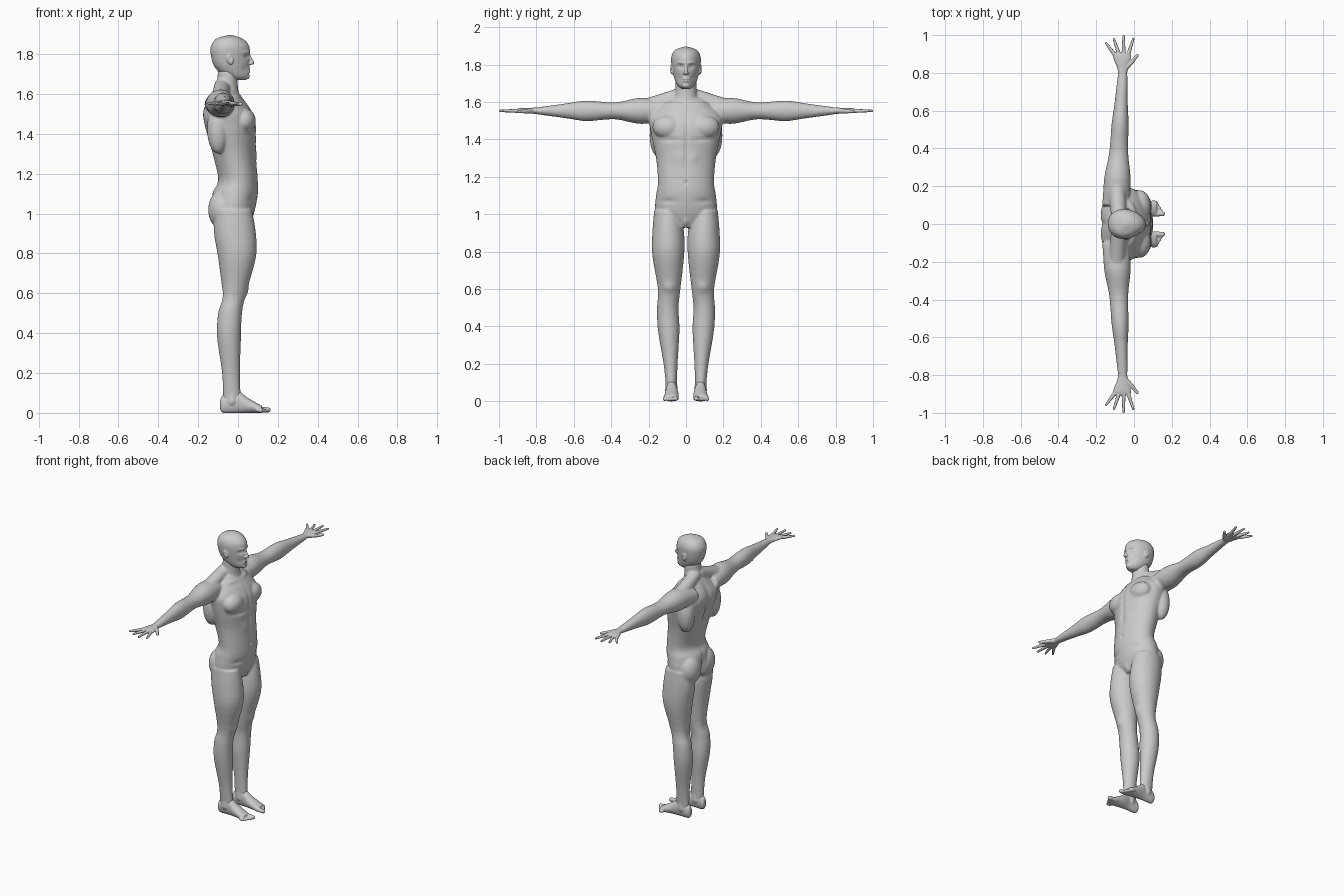
import bpy, bmesh, math
from mathutils import Vector, Matrix

default_cube = bpy.data.objects.get("Cube")
if default_cube:
    bpy.data.objects.remove(default_cube, do_unlink=True)

grey = (0.6, 0.6, 0.6, 1)
skin = bpy.data.materials.new("plain grey skin")
skin.use_nodes = True
skin.diffuse_color = grey
skin.node_tree.nodes["Principled BSDF"].inputs["Base Color"].default_value = grey


def smooth_rows(rows, steps=4):
    """Insert in-between rows along a smooth spline."""
    result = []
    last = len(rows) - 1
    for i in range(last):
        start, end = Vector(rows[i]), Vector(rows[i + 1])
        slope_start = (end - Vector(rows[max(i - 1, 0)])) / 2
        slope_end = (Vector(rows[min(i + 2, last)]) - start) / 2
        for step in range(steps):
            t = step / steps
            ease = t * t * (3 - 2 * t)
            result.append(start.lerp(end, ease)
                          + slope_start * t * (1 - t) ** 2 - slope_end * t * t * (1 - t))
    result.append(Vector(rows[last]))
    return result


def loft(bm, axis, rows, side=1, egg=0.0, sides=40):
    """Closed skin over oval sections; each row is position, low a, high a, low b, high b."""
    rings = []
    for position, low_a, high_a, low_b, high_b in smooth_rows(rows):
        ring = []
        for k in range(sides):
            angle = math.tau * k / sides
            across = math.cos(angle)
            along = math.sin(angle) * (1 - egg * across)
            a = (low_a + high_a + across * (high_a - low_a)) / 2
            b = (low_b + high_b + along * (high_b - low_b)) / 2
            x, y, z = {"x": (position, a, b), "y": (a, position, b), "z": (a, b, position)}[axis]
            ring.append(bm.verts.new((x, y * side, z)))
        rings.append(ring)
    for lower, upper in zip(rings, rings[1:]):
        for k in range(sides):
            following = (k + 1) % sides
            bm.faces.new((lower[k], lower[following], upper[following], upper[k]))
    bm.faces.new(rings[0])
    bm.faces.new(rings[-1])


def symmetric(rows):
    """Turn position, back, front, half width into full loft rows."""
    return [(z, back, front, -half, half) for z, back, front, half in rows]


def blob(bm, center, radii, side=1, tilt=0.0):
    """Ellipsoid, tilted about the y axis."""
    x, y, z = center
    matrix = (Matrix.Translation((x, y * side, z)) @ Matrix.Rotation(tilt, 4, "Y")
              @ Matrix.Diagonal((*radii, 1)))
    bmesh.ops.create_icosphere(bm, subdivisions=3, radius=1, matrix=matrix)


def capsule(bm, start, end, start_radius, end_radius, side=1):
    """Tapered round-ended bar."""
    p, q = (Vector((x, y * side, z)) for x, y, z in (start, end))
    turn = (q - p).to_track_quat("Z", "Y").to_matrix().to_4x4()
    bmesh.ops.create_cone(bm, cap_ends=True, segments=16, radius1=start_radius, radius2=end_radius,
                          depth=(q - p).length, matrix=Matrix.Translation((p + q) / 2) @ turn)
    for point, radius in ((p, start_radius), (q, end_radius)):
        blob(bm, point, (radius, radius, radius))


def finish(bm, name, voxel, smoothing, marks):
    """Fuse the overlapping pieces, soften, then press in or raise the surface marks."""
    bmesh.ops.recalc_face_normals(bm, faces=bm.faces)
    mesh = bpy.data.meshes.new(name)
    bm.to_mesh(mesh)
    bm.free()
    obj = bpy.data.objects.new(name, mesh)
    bpy.context.collection.objects.link(obj)
    bpy.ops.object.select_all(action="DESELECT")
    obj.select_set(True)
    bpy.context.view_layer.objects.active = obj
    fuse = obj.modifiers.new("fuse", "REMESH")
    fuse.mode = "VOXEL"
    fuse.voxel_size = voxel
    soften = obj.modifiers.new("soften", "SMOOTH")
    soften.iterations = smoothing
    for modifier in ("fuse", "soften"):
        bpy.ops.object.modifier_apply(modifier=modifier)
    moves = []
    for vertex in obj.data.vertices:
        x, y, z = vertex.co
        push = 0
        for center, radii, amount in marks.values():
            distance = sum(((p - c) / r) ** 2 for p, c, r in zip((x, abs(y), z), center, radii))
            push += amount * math.exp(-distance)
        moves.append(vertex.normal * push)
    for vertex, move in zip(obj.data.vertices, moves):
        vertex.co += move
    obj.data.materials.clear()
    obj.data.materials.append(skin)
    bpy.ops.object.shade_smooth()


# Body: torso and neck, then both legs and arms
torso = [(.93, -.07, .05, .08), (1, -.13, .08, .16), (1.1, -.13, .1, .16), (1.17, -.1, .1, .15),
         (1.3, -.13, .09, .16), (1.45, -.17, .09, .19), (1.53, -.17, .06, .19), (1.62, -.12, -.01, .09)]
neck = [(1.55, -.13, .02, .08), (1.63, -.11, 0, .06), (1.72, -.1, 0, .055)]
leg = [(1.02, -.12, .07, .03, .17), (.9, -.12, .09, .01, .18), (.78, -.1, .09, .01, .18),
       (.6, -.08, .04, .03, .15), (.5, -.1, .02, .04, .155), (.38, -.105, .015, .035, .15),
       (.2, -.08, .01, .045, .12), (.06, -.075, .015, .05, .105)]
arm_radii = [(.1, .07, .05), (.24, .07, .07), (.38, .05, .045), (.53, .045, .055),
             (.64, .035, .04), (.8, .025, .018)]
arm_height = 1.553
arm = []
for reach, depth, height in arm_radii:
    middle = reach / 20 - .1
    arm.append((reach, middle - depth, middle + depth, arm_height - height, arm_height + height))

bm = bmesh.new()
for rows in (torso, neck):
    loft(bm, "z", symmetric(rows))
blob(bm, center=(.035, 0, .98), radii=(.04, .03, .05))
for side in (1, -1):
    loft(bm, "z", leg, side)
    loft(bm, "y", arm, side)
    # Buttock, chest, side back muscle and the slope from neck to shoulder
    blob(bm, center=(-.08, .075, 1.02), radii=(.07, .08, .1), side=side)
    blob(bm, center=(.03, .095, 1.465), radii=(.06, .085, .065), side=side)
    blob(bm, center=(-.1, .14, 1.42), radii=(.055, .055, .12), side=side)
    capsule(bm, start=(-.08, .02, 1.64), end=(-.09, .19, 1.58), start_radius=.04, end_radius=.045, side=side)
body_marks = {
    "spine groove": ((-.16, 0, 1.38), (.06, .02, .17), -.014),
    "buttock cleft": ((-.14, 0, 1), (.07, .015, .07), -.03),
    "front midline": ((.09, 0, 1.38), (.05, .012, .14), -.007),
    "navel": ((.1, 0, 1.17), (.03, .01, .01), -.008),
    "chest crease": ((.09, .09, 1.4), (.05, .06, .012), -.006),
    "belly muscle": ((.09, .04, 1.3), (.03, .03, .03), .005),
    "groin fold": ((.08, .1, 1.07), (.04, .05, .015), -.006),
    "shoulder blade": ((-.16, .09, 1.5), (.05, .05, .06), .008),
    "collar bone": ((0, .09, 1.59), (.04, .06, .01), .006),
    "knee cap": ((.04, .09, .61), (.03, .03, .03), .008),
    "knee hollow": ((-.09, .09, .58), (.03, .02, .05), -.006),
}
finish(bm, "body", voxel=.006, smoothing=8, marks=body_marks)

# Head: egg-shaped skull and jaw, with nose, lips, chin and ears
skull = [(1.67, -.02, .04, .02), (1.69, -.07, .055, .045), (1.74, -.12, .057, .066),
         (1.81, -.138, .06, .078), (1.85, -.132, .052, .075), (1.88, -.105, .02, .055), (1.896, -.05, -.03, .01)]
bm = bmesh.new()
loft(bm, "z", symmetric(skull), egg=.16)
capsule(bm, start=(.056, 0, 1.795), end=(.072, 0, 1.757), start_radius=.006, end_radius=.01)
for lip_height in (1.723, 1.713):
    blob(bm, center=(.052, 0, lip_height), radii=(.011, .02, .006))
blob(bm, center=(.043, 0, 1.688), radii=(.016, .02, .014))
for side in (1, -1):
    blob(bm, center=(.063, .009, 1.753), radii=(.01, .007, .007), side=side)
    blob(bm, center=(-.04, .076, 1.775), radii=(.016, .01, .028), side=side, tilt=-.25)
head_marks = {
    "eye socket": ((.05, .03, 1.79), (.03, .016, .011), -.013),
    "eye": ((.05, .03, 1.79), (.03, .01, .006), .006),
    "brow": ((.055, .03, 1.81), (.03, .024, .007), .004),
    "cheek hollow": ((.045, .04, 1.725), (.025, .016, .02), -.004),
    "mouth": ((.06, 0, 1.718), (.02, .02, .003), -.004),
    "ear bowl": ((-.036, .084, 1.778), (.008, .01, .014), -.006),
}
finish(bm, "head", voxel=.0035, smoothing=4, marks=head_marks)

# Hands and feet, with a fan of fingers and stepped toes
palm = [(.74, -.09, -.035, 1.53, 1.575), (.81, -.085, -.035, 1.537, 1.57),
        (.88, -.11, -.016, 1.542, 1.568), (.905, -.108, -.02, 1.546, 1.563)]
foot = [(-.09, .06, .09, .02, .06), (-.075, .055, .1, 0, .09), (-.01, .05, .105, 0, .115),
        (.05, .04, .113, 0, .075), (.12, .04, .12, 0, .035)]
for side, label in ((1, "left"), (-1, "right")):
    bm = bmesh.new()
    loft(bm, "y", palm, side)
    for spread in (-2, -1, 0, 1):
        angle = spread * .32
        length = .095 - abs(spread) * .012
        root = Vector((spread * .025 - .055, .9, arm_height))
        tip = root + Vector((math.sin(angle), math.cos(angle), 0)) * length
        capsule(bm, root, tip, start_radius=.011, end_radius=.0065, side=side)
    thumb = [(-.045, .825, arm_height), (-.008, .862, 1.55), (.017, .893, 1.55)]
    capsule(bm, thumb[0], thumb[1], start_radius=.015, end_radius=.011, side=side)
    capsule(bm, thumb[1], thumb[2], start_radius=.011, end_radius=.008, side=side)
    finish(bm, label + "_hand", voxel=.0028, smoothing=3, marks={})

    bm = bmesh.new()
    loft(bm, "x", foot, side)
    capsule(bm, start=(-.03, .078, .06), end=(-.03, .079, .13), start_radius=.034, end_radius=.028, side=side)
    for toe in range(5):
        radius = .011 if toe else .015
        offset = .054 + toe * .015
        capsule(bm, start=(.1, offset, radius + .003), end=(.152 - toe * .009, offset, radius),
                start_radius=radius, end_radius=radius * .85, side=side)
    finish(bm, label + "_foot", voxel=.0035, smoothing=4, marks={})
